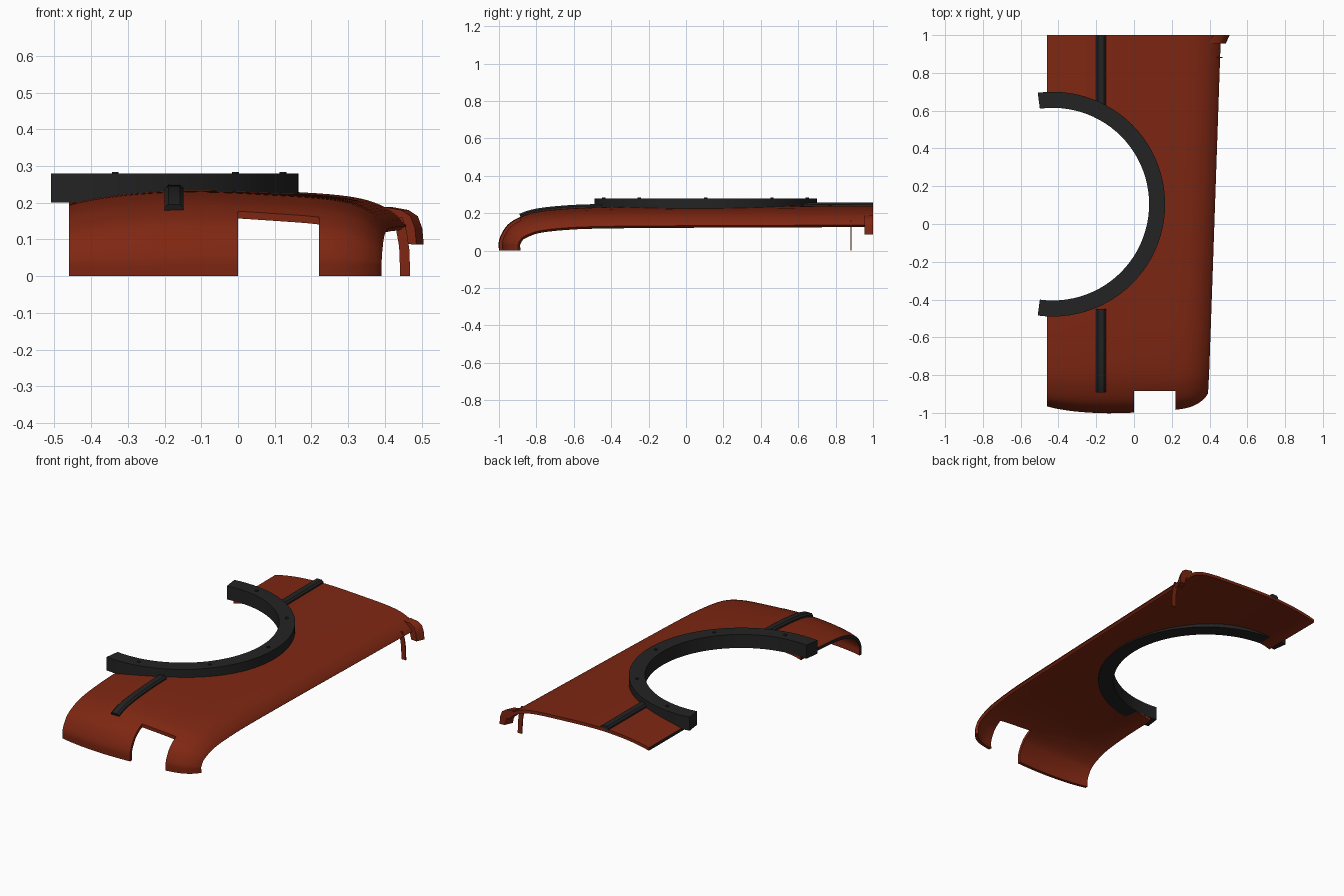
import bpy, bmesh, math
from mathutils import Vector

if "Cube" in bpy.data.objects:
    bpy.data.objects.remove(bpy.data.objects["Cube"])


def material(name, rgb):
    m = bpy.data.materials.new(name)
    m.diffuse_color = (*rgb, 1)
    m.use_nodes = True
    m.node_tree.nodes["Principled BSDF"].inputs["Base Color"].default_value = m.diffuse_color
    return m


RED = material("rust_red", (0.21, 0.02, 0.006))
BLACK = material("dark_rubber", (0.017, 0.017, 0.017))


def finish(bm, name, mats, smooth=True):
    bmesh.ops.recalc_face_normals(bm, faces=bm.faces)
    me = bpy.data.meshes.new(name)
    bm.to_mesh(me)
    bm.free()
    ob = bpy.data.objects.new(name, me)
    bpy.context.collection.objects.link(ob)
    for m in mats:
        me.materials.append(m)
    bpy.ops.object.select_all(action='DESELECT')
    ob.select_set(True)
    bpy.context.view_layer.objects.active = ob
    if smooth:
        bpy.ops.object.shade_smooth_by_angle(angle=math.radians(35))
    return ob


def spline(pts, n):
    """Smooth curve through 2D points, n steps per span."""
    p = [Vector(a) for a in pts]
    p = [2 * p[0] - p[1]] + p + [2 * p[-1] - p[-2]]
    out = []
    for i in range(1, len(p) - 2):
        a, b, c, d = p[i - 1:i + 3]
        for k in range(n):
            t = k / n
            out.append(0.5 * (2 * b + (c - a) * t + (2 * a - 5 * b + 4 * c - d) * t * t
                              + (3 * b - a - 3 * c + d) * t ** 3))
    return out + [p[-2]]


def normals(c):
    out = []
    for i in range(len(c)):
        t = (c[min(i + 1, len(c) - 1)] - c[max(i - 1, 0)]).normalized()
        out.append(Vector((t.y, -t.x)))
    return out


# Side profile (y, z): rises from the front lip, then runs flat to the back
PATH = spline([(-1, 0), (-1, .05), (-.98, .1), (-.945, .145), (-.885, .18), (-.8, .207),
               (-.65, .224), (-.45, .232), (0, .236), (.5, .238), (1, .24)], 5)
NORM = normals(PATH)
NORM[0] = Vector((1, 0))


def sweep(section, lo=-2, hi=2):
    """Sweep a closed (x, depth) section along the profile between two y values."""
    bm = bmesh.new()
    rings = []
    for p, n in zip(PATH, NORM):
        if not lo <= p.x <= hi:
            continue
        ring = []
        for x, d in section:
            xx = x * (1 - 0.075 * (1 - p.x)) if x > 0 else x
            q = p + n * d
            ring.append(bm.verts.new((xx, q.x, q.y)))
        rings.append(ring)
    k = len(section)
    for a, b in zip(rings, rings[1:]):
        for i in range(k):
            bm.faces.new((a[i], a[(i + 1) % k], b[(i + 1) % k], b[i]))
    # caps, built as quads between the mirrored halves of the section
    for r in (rings[0], rings[-1]):
        for i in range(k // 2 - 1):
            bm.faces.new((r[i], r[i + 1], r[k - 2 - i], r[k - 1 - i]))
    return bm


# Body shell
outer = spline([(-.46, .036), (-.4, .022), (-.3, .008), (-.17, 0), (-.05, .001), (.1, .008),
                (.25, .017), (.34, .03), (.4, .052), (.44, .08), (.46, .103)], 4)
inner = [p + Vector((-m.y * 0, 0)) + Vector((-abs(m.x) if p.x > 0 else 0, abs(m.y))) * .018
         for p, m in zip(outer, normals(outer))]
shell = finish(sweep(outer + inner[::-1]), "body_shell", [RED, BLACK], False)

CX, CY, R_IN, R_OUT = -.43, .105, .51, .595


def cut(target, bm):
    tool = finish(bm, "cutter", [], False)
    tool.hide_render = True
    mod = target.modifiers.new("cut", 'BOOLEAN')
    mod.operation, mod.solver, mod.object = 'DIFFERENCE', 'EXACT', tool
    bpy.ops.object.select_all(action='DESELECT')
    target.select_set(True)
    bpy.context.view_layer.objects.active = target
    bpy.ops.object.modifier_apply(modifier=mod.name)
    bpy.data.objects.remove(tool)


# Round opening
bm = bmesh.new()
bmesh.ops.create_cone(bm, cap_ends=True, segments=96, radius1=R_IN + .001,
                      radius2=R_IN + .001, depth=1)
bmesh.ops.translate(bm, verts=bm.verts, vec=(CX, CY, .2))
cut(shell, bm)
# Front notch
bm = bmesh.new()
bmesh.ops.create_cube(bm, size=1)
for v in bm.verts:
    v.co = (.11 + v.co.x * .22, -1.085 + v.co.y * .4, .2 + v.co.z)
cut(shell, bm)
# Dark sealing face along the straight left edge
for f in shell.data.polygons:
    f.material_index = 1 if f.normal.x < -.95 and f.center.x < -.455 else 0
bpy.ops.object.shade_smooth_by_angle(angle=math.radians(35))

# Half ring around the opening
bm = bmesh.new()
N, end = 48, math.radians(97.7)
prev = None
for i in range(N + 1):
    a = -end + 2 * end * i / N
    cur = [bm.verts.new((CX + r * math.cos(a), CY + r * math.sin(a), z))
           for r, z in ((R_IN, .2), (R_OUT, .2), (R_OUT, .279), (R_IN, .279))]
    if prev:
        for j in range(4):
            bm.faces.new((prev[j], prev[(j + 1) % 4], cur[(j + 1) % 4], cur[j]))
    if i in (0, N):
        bm.faces.new(cur)
    prev = cur
finish(bm, "half_ring", [BLACK])

# Ring bolts
bm = bmesh.new()
for deg in (-80, -40, 0, 40, 80):
    a, r = math.radians(deg), (R_IN + R_OUT) / 2
    new = bmesh.ops.create_cone(bm, cap_ends=True, segments=12, radius1=.009,
                                radius2=.009, depth=.012)['verts']
    bmesh.ops.translate(bm, verts=new,
                        vec=(CX + r * math.cos(a), CY + r * math.sin(a), .278))
finish(bm, "ring_bolts", [BLACK])

# Raised strips in front of and behind the ring
strip = [(-.2, -.008), (-.19, -.017), (-.158, -.017), (-.148, -.008),
         (-.148, .008), (-.158, .01), (-.19, .01), (-.2, .008)]
finish(sweep(strip, -.886, -.4), "front_strip", [BLACK])
finish(sweep(strip, .6, 2), "rear_strip", [BLACK])


def plate(name, prof, y0, y1, shift=0):
    """Extrude an (x, z) outline along y; shift moves the front end sideways."""
    bm = bmesh.new()
    a = [bm.verts.new((x - shift, y0, z)) for x, z in prof]
    b = [bm.verts.new((x, y1, z)) for x, z in prof]
    bm.faces.new(a)
    bm.faces.new(b[::-1])
    for i in range(len(prof)):
        j = (i + 1) % len(prof)
        bm.faces.new((a[i], a[j], b[j], b[i]))
    return finish(bm, name, [RED])


# Rear corner hook and thin hanging tab
plate("corner_hook", [(.42, .188), (.465, .18), (.49, .163), (.502, .13), (.506, .086),
                      (.472, .088), (.464, .12), (.45, .15), (.42, .17)], .955, 1, .02)
plate("hanging_tab", [(.442, 0), (.469, 0), (.467, .07), (.46, .12), (.448, .16),
                      (.42, .16), (.43, .13), (.439, .08)], .879, .885)
